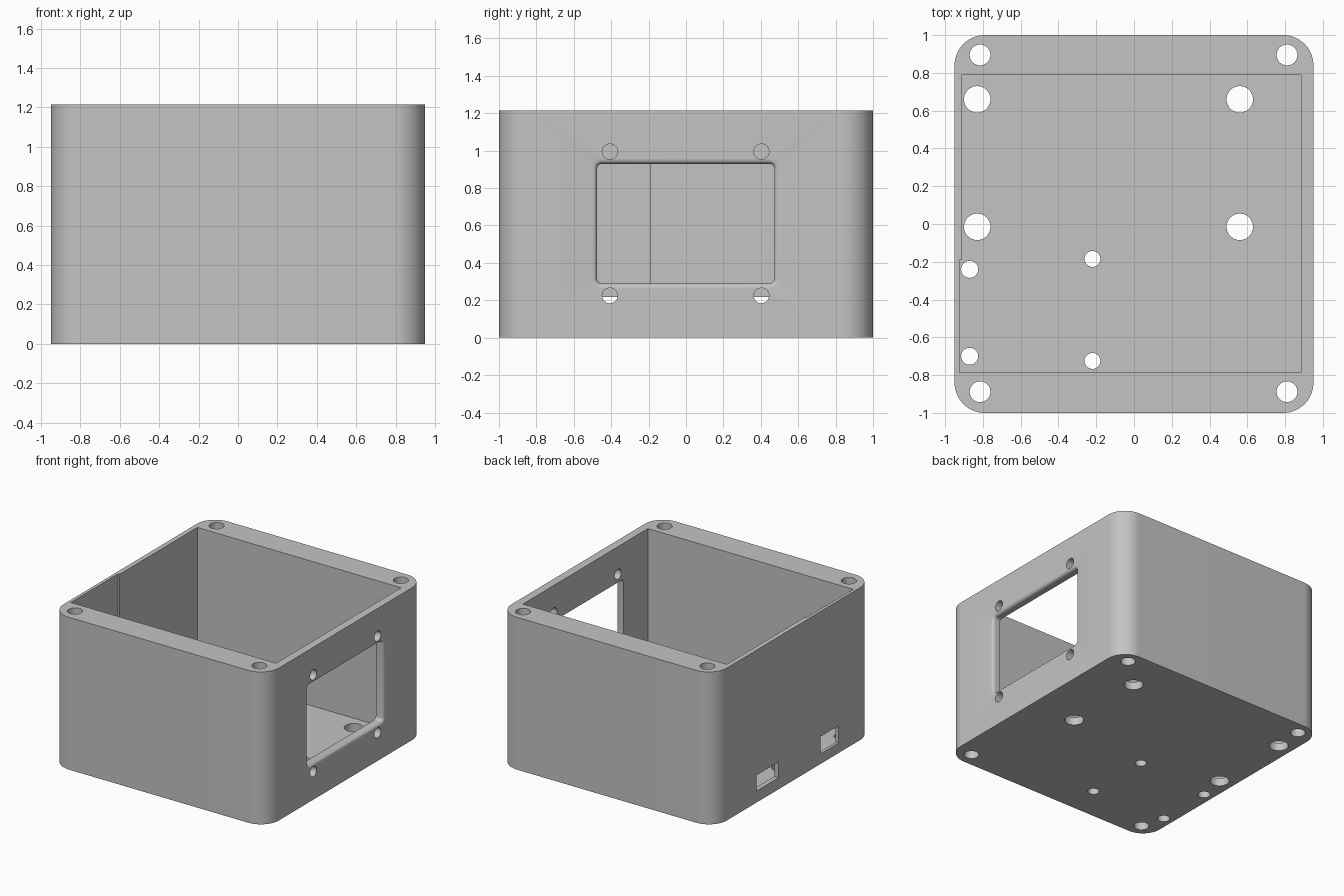
import bpy, bmesh, math
from mathutils import Vector

cube = bpy.data.objects.get("Cube")
if cube:
    bpy.data.objects.remove(cube, do_unlink=True)

grey = bpy.data.materials.new("plain grey")
grey.use_nodes = True
colour = (0.55, 0.55, 0.55, 1)
grey.diffuse_color = colour
grey.node_tree.nodes["Principled BSDF"].inputs["Base Color"].default_value = colour


def rounded_rect(u0, u1, v0, v1, radius=0.0, steps=10):
    """Outline of a rectangle, with rounded corners if a radius is given."""
    if radius == 0:
        return [(u0, v0), (u1, v0), (u1, v1), (u0, v1)]
    centres = [(u1 - radius, v1 - radius), (u0 + radius, v1 - radius),
               (u0 + radius, v0 + radius), (u1 - radius, v0 + radius)]
    outline = []
    for quarter, (cu, cv) in enumerate(centres):
        for i in range(steps + 1):
            a = (quarter + i / steps) * math.pi / 2
            outline.append((cu + radius * math.cos(a), cv + radius * math.sin(a)))
    return outline


def circle(u, v, radius, sides=40):
    return [(u + radius * math.cos(math.tau * i / sides),
             v + radius * math.sin(math.tau * i / sides)) for i in range(sides)]


def loft(name, sections, axis="z"):
    """Closed solid through (position along axis, outline) sections."""
    bm = bmesh.new()
    rings = []
    for w, outline in sections:
        place = (lambda u, v: Vector((u, v, w))) if axis == "z" else (lambda u, v: Vector((w, u, v)))
        rings.append([bm.verts.new(place(u, v)) for u, v in outline])
    n = len(rings[0])
    for a, b in zip(rings, rings[1:]):
        for i in range(n):
            j = (i + 1) % n
            bm.faces.new((a[i], a[j], b[j], b[i]))
    bm.faces.new(rings[0][::-1])
    bm.faces.new(rings[-1])
    bmesh.ops.recalc_face_normals(bm, faces=bm.faces)
    mesh = bpy.data.meshes.new(name)
    bm.to_mesh(mesh)
    bm.free()
    mesh.materials.append(grey)
    obj = bpy.data.objects.new(name, mesh)
    bpy.context.collection.objects.link(obj)
    return obj


def prism(name, outline, w0, w1, axis="z"):
    return loft(name, [(w0, outline), (w1, outline)], axis)


X, Y, TOP, FLOOR = 0.95, 1.0, 1.215, 0.063
box = prism("enclosure_box", rounded_rect(-X, X, -Y, Y, 0.16, 16), 0, TOP)
cutters = []

# Main cavity, with a slightly deeper pocket in the thin wall
step = -0.19
cavity = [(-0.925, -0.785), (0.885, -0.785), (0.885, 0.79),
          (-0.912, 0.79), (-0.912, step), (-0.925, step)]
cutters.append(prism("cavity_cutter", cavity, FLOOR, TOP + 0.1))

# Lid screw holes through the corners
for x in (-0.815, 0.81):
    for y in (-0.888, 0.895):
        cutters.append(prism("corner_hole_cutter", circle(x, y, 0.055), -0.1, TOP + 0.1))

# Board mounting holes in the floor
floor_holes = [(x, y, 0.07) for x in (-0.83, 0.56) for y in (-0.015, 0.66)]
floor_holes += [(-0.87, -0.24, 0.045), (-0.87, -0.7, 0.045),
                (-0.22, -0.185, 0.042), (-0.22, -0.725, 0.042)]
for x, y, r in floor_holes:
    cutters.append(prism("floor_hole_cutter", circle(x, y, r), -0.1, FLOOR + 0.03))

# Display window with a rounded outer lip
lip = 0.025
profile = [(0.8, 0.0)]
for i in range(7):
    t = i / 6 * math.pi / 2
    profile.append((X - lip + lip * math.sin(t), lip * (1 - math.cos(t))))
profile.append((X + 0.1, lip))
sections = [(x, rounded_rect(-0.475 - g, 0.472 + g, 0.29 - g, 0.93 + g, 0.025 + g, 6))
            for x, g in profile]
cutters.append(loft("window_cutter", sections, "x"))

# Screw holes around the window
for y in (-0.407, 0.403):
    for z in (0.225, 0.995):
        cutters.append(prism("window_hole_cutter", circle(y, z, 0.041), 0.8, X + 0.1, "x"))

# Connector slots in the thin wall
for y0, y1, z0 in ((0.19, 0.47), (-0.565, -0.335)) and ((0.19, 0.47, 0.092), (-0.565, -0.335, 0.08)):
    cutters.append(prism("slot_cutter", rounded_rect(y0, y1, z0, 0.218), -X - 0.1, -0.88, "x"))

# Cut everything out of the box and keep the result
for cutter in cutters:
    cutter.hide_render = True
    mod = box.modifiers.new(cutter.name, "BOOLEAN")
    mod.operation = "DIFFERENCE"
    mod.solver = "EXACT"
    mod.object = cutter
graph = bpy.context.evaluated_depsgraph_get()
result = bpy.data.meshes.new_from_object(box.evaluated_get(graph))
box.modifiers.clear()
box.data = result
for cutter in cutters:
    bpy.data.objects.remove(cutter, do_unlink=True)

# Smooth rounded parts, crisp edges
bpy.ops.object.select_all(action="DESELECT")
box.select_set(True)
bpy.context.view_layer.objects.active = box
bpy.ops.object.shade_smooth_by_angle(angle=math.radians(30))
